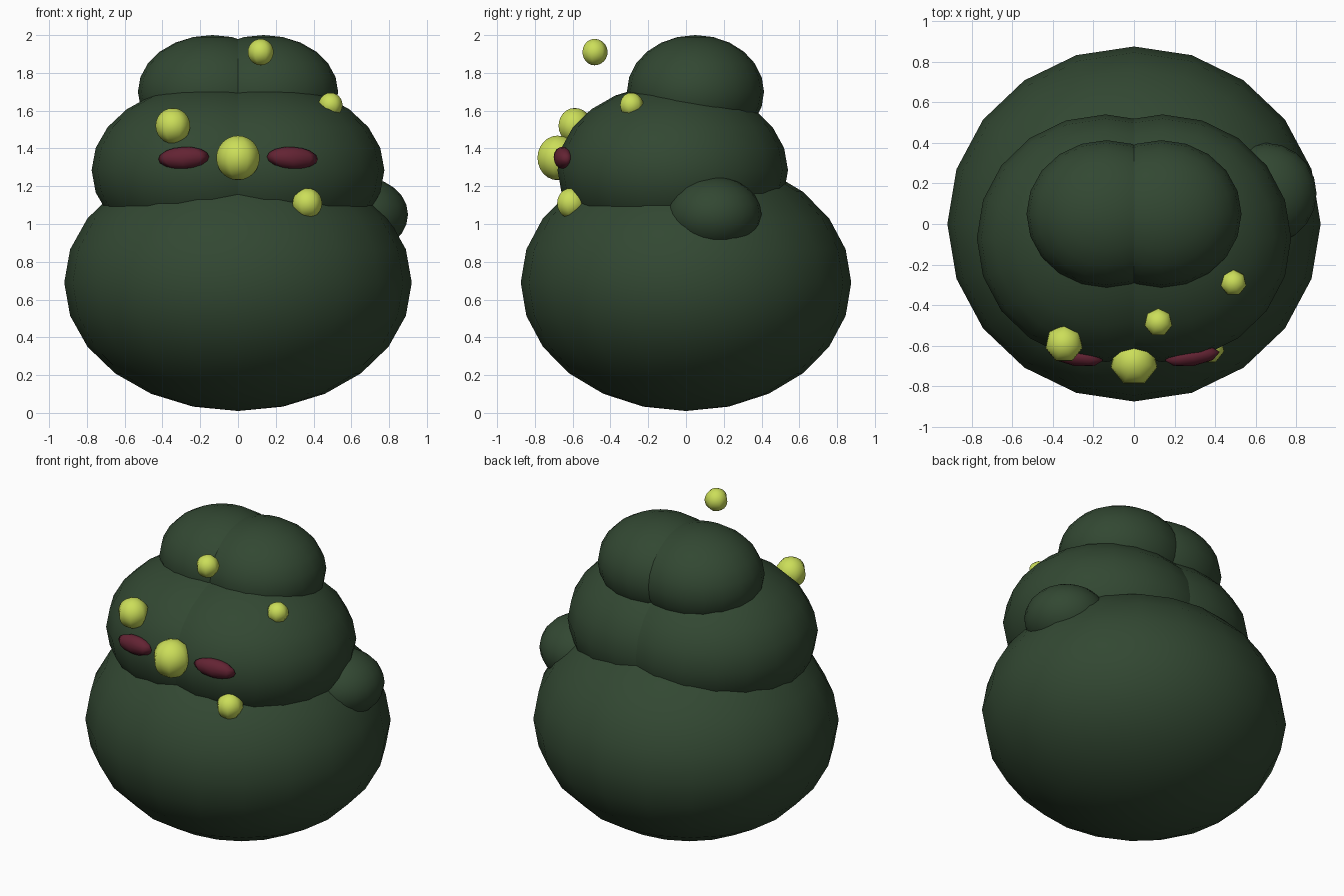
import bpy, bmesh
from math import radians
from mathutils import Matrix, Vector, Euler

cube = bpy.data.objects.get("Cube")
if cube:
    bpy.data.objects.remove(cube, do_unlink=True)


def material(name, rgb):
    mat = bpy.data.materials.new(name)
    mat.use_nodes = True
    color = (*rgb, 1)
    mat.diffuse_color = color
    bsdf = next(n for n in mat.node_tree.nodes if n.type == 'BSDF_PRINCIPLED')
    bsdf.inputs["Base Color"].default_value = color
    bsdf.inputs["Roughness"].default_value = 0.8
    return mat


GREEN = material("dark green", (0.032, 0.064, 0.032))
YELLOW = material("lime yellow", (0.60, 0.73, 0.10))
RED = material("dark red", (0.125, 0.017, 0.033))


def ellipsoid(name, centers, radii, mat, segments=20, rings=12, rot=(0, 0, 0)):
    """One smooth object made of a squashed sphere at each center."""
    bm = bmesh.new()
    for c in centers:
        m = Matrix.LocRotScale(Vector(c), Euler(rot), Vector(radii))
        bmesh.ops.create_uvsphere(bm, u_segments=segments, v_segments=rings,
                                  radius=1, matrix=m)
    for f in bm.faces:
        f.smooth = True
    mesh = bpy.data.meshes.new(name)
    bm.to_mesh(mesh)
    bm.free()
    mesh.materials.append(mat)
    obj = bpy.data.objects.new(name, mesh)
    bpy.context.collection.objects.link(obj)
    return obj


def pair(x, y, z):
    return [(-x, y, z), (x, y, z)]


# Stacked body: the upper two tiers are paired lobes with a shallow cleft
ellipsoid("lower_body", [(0, 0, 0.69)], (0.92, 0.875, 0.68), GREEN)
ellipsoid("middle_body", pair(0.14, -0.07, 1.285), (0.635, 0.61, 0.456), GREEN)
ellipsoid("top_lobes", pair(0.135, 0.05, 1.70), (0.395, 0.363, 0.30), GREEN)

# Lump on the left flank
ellipsoid("side_lump", [(0.65, 0.15, 1.05)], (0.25, 0.25, 0.2), GREEN)

# Nose and scattered balls
BALLS = {
    "nose": ((0, -0.68, 1.35), 0.118),
    "ball_right": ((-0.345, -0.59, 1.52), 0.094),
    "ball_left": ((0.49, -0.29, 1.63), 0.065),
    "ball_floating": ((0.12, -0.485, 1.91), 0.07),
    "ball_low": ((0.367, -0.61, 1.11), 0.08),
}
for name, (center, r) in BALLS.items():
    ellipsoid(name, [center], (r, r, r), YELLOW, segments=7)

# Slanted narrow eyes
for side, s in (("left", 1), ("right", -1)):
    ellipsoid("eye_" + side, [(0.288 * s, -0.652, 1.35)], (0.137, 0.048, 0.058),
              RED, segments=8, rings=8, rot=(0, radians(3 * s), radians(9 * s)))
